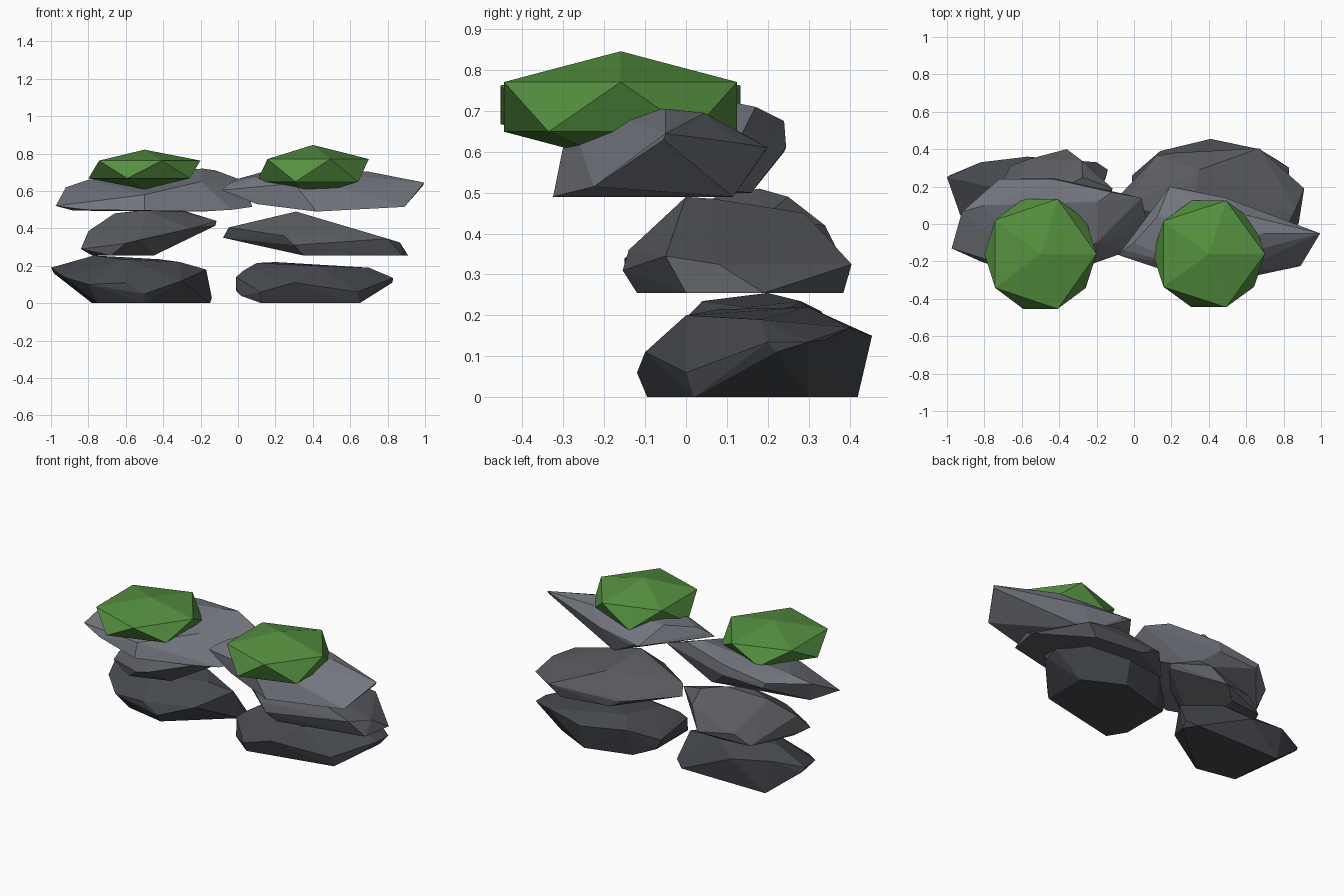
import bpy, bmesh


def material(name, rgb):
    m = bpy.data.materials.new(name)
    m.diffuse_color = (*rgb, 1)
    return m


DARK = material("dark_stone", (0.06, 0.065, 0.075))
MID = material("mid_stone", (0.10, 0.105, 0.115))
LIGHT = material("light_stone", (0.17, 0.18, 0.21))
GREEN = material("moss_green", (0.09, 0.28, 0.05))


def finish(name, bm, mat):
    bmesh.ops.recalc_face_normals(bm, faces=bm.faces)
    me = bpy.data.meshes.new(name)
    bm.to_mesh(me)
    bm.free()
    me.materials.append(mat)
    ob = bpy.data.objects.new(name, me)
    bpy.context.collection.objects.link(ob)
    return ob


def rock(name, mat, points):
    """Faceted boulder: convex hull around a few corner points."""
    bm = bmesh.new()
    for p in points:
        bm.verts.new(p)
    res = bmesh.ops.convex_hull(bm, input=bm.verts[:])
    loose = {v for v in res["geom_interior"] + res["geom_unused"]
             if isinstance(v, bmesh.types.BMVert) and not v.link_faces}
    bmesh.ops.delete(bm, geom=list(loose), context='VERTS')
    bmesh.ops.dissolve_limit(bm, angle_limit=0.03, verts=bm.verts[:], edges=bm.edges[:])
    return finish(name, bm, mat)


def moss(name, centre, size):
    """Squashed icosahedron clump."""
    bm = bmesh.new()
    bmesh.ops.create_icosphere(bm, subdivisions=1, radius=1)
    bmesh.ops.scale(bm, vec=size, verts=bm.verts)
    bmesh.ops.translate(bm, vec=centre, verts=bm.verts)
    return finish(name, bm, GREEN)


# Bottom layer
rock("bottom_rock_left", DARK, [
    (-1, .25, .19), (-.985, .26, .16), (-.82, .33, .21), (-.77, .2, .255),
    (-.62, .04, .235), (-.42, .28, .235), (-.57, .36, .17), (-.31, .15, .22),
    (-.17, .2, .18), (-.14, .29, .03), (-.2, .33, 0), (-.15, .25, 0),
    (-.78, .33, 0), (-.75, .0, 0), (-.5, -.05, 0), (-.5, -.08, .05),
    (-.8, -.07, .1), (-.6, -.08, .11), (-.3, 0, .12), (-.93, .05, .14)])
rock("bottom_rock_right", DARK, [
    (-.01, .0, .14), (-.01, .0, .065), (.015, -.04, .04), (-.01, .26, .1),
    (.015, .27, .04), (.03, .02, .175), (.1, .08, .215), (.14, .39, .17),
    (.41, .455, .15), (.41, .42, 0), (.67, .4, .17), (.77, .34, .14),
    (.83, .3, .135), (.83, .2, .135), (.825, .22, .11), (.65, .02, 0),
    (.65, .3, 0), (.125, -.095, 0), (.12, -.12, .06), (.3, -.1, .11),
    (.435, 0, .2), (.7, .18, .19), (.2, .3, .22), (.64, .0, .06), (.13, .34, 0)])

# Middle layer
rock("middle_rock_left", MID, [
    (-.84, -.03, .29), (-.82, -.02, .32), (-.8, .05, .385), (-.78, .05, .255),
    (-.66, .13, .48), (-.5, .08, .495), (-.4, .18, .51), (-.275, .25, .49),
    (-.115, .19, .44), (-.12, .17, .415), (-.36, .4, .3), (-.28, .34, .42),
    (-.57, .345, .32), (-.66, .31, .255), (-.45, .33, .255), (-.45, -.02, .255),
    (-.68, -.1, .255), (-.6, -.15, .32), (-.52, -.15, .34), (-.25, .02, .4)])
rock("middle_rock_right", MID, [
    (-.08, .15, .35), (-.05, .1, .405), (.31, 0, .49), (.31, .07, .485),
    (.35, .29, .45), (.67, .405, .325), (.2, .38, .33), (.12, .365, .35),
    (.8, -.05, .345), (.865, .08, .325), (.91, .19, .255), (.88, 0, .255),
    (.6, .385, .255), (.35, -.12, .255), (.26, .38, .285), (.3, -.155, .31),
    (.25, -.14, .36)])

# Top layer
rock("top_rock_left", LIGHT, [
    (-.975, -.13, .52), (-.92, .065, .62), (-.8, .1, .66), (-.72, .24, .635),
    (-.43, .24, .675), (-.43, .245, .61), (-.7, .24, .6), (-.19, .12, .72),
    (-.12, .17, .71), (.04, .14, .65), (.06, .05, .58), (.075, -.03, .515),
    (-.03, -.145, .5), (-.19, -.2, .49), (-.5, -.31, .495), (-.82, -.2, .5),
    (-.88, .03, .495), (-.29, .16, .5), (-.5, -.28, .58), (-.2, -.1, .65)])
rock("top_rock_right", LIGHT, [
    (-.085, -.165, .605), (-.055, -.14, .635), (0, -.1, .665), (.125, .04, .7),
    (.19, .2, .61), (.25, .19, .6), (.49, .14, .62), (.61, .045, .695),
    (.69, -.05, .705), (.995, -.05, .645), (.99, -.055, .63), (.89, -.225, .515),
    (.58, -.29, .5), (.42, -.325, .49), (.1, -.22, .53), (.42, .115, .49),
    (.53, -.26, .62), (.3, -.295, .64), (.3, -.23, .71)])

# Moss clumps on top
moss("moss_left", (-.5, -.16, .715), (.335, .345, .106))
moss("moss_right", (.4, -.16, .71), (.335, .335, .136))
